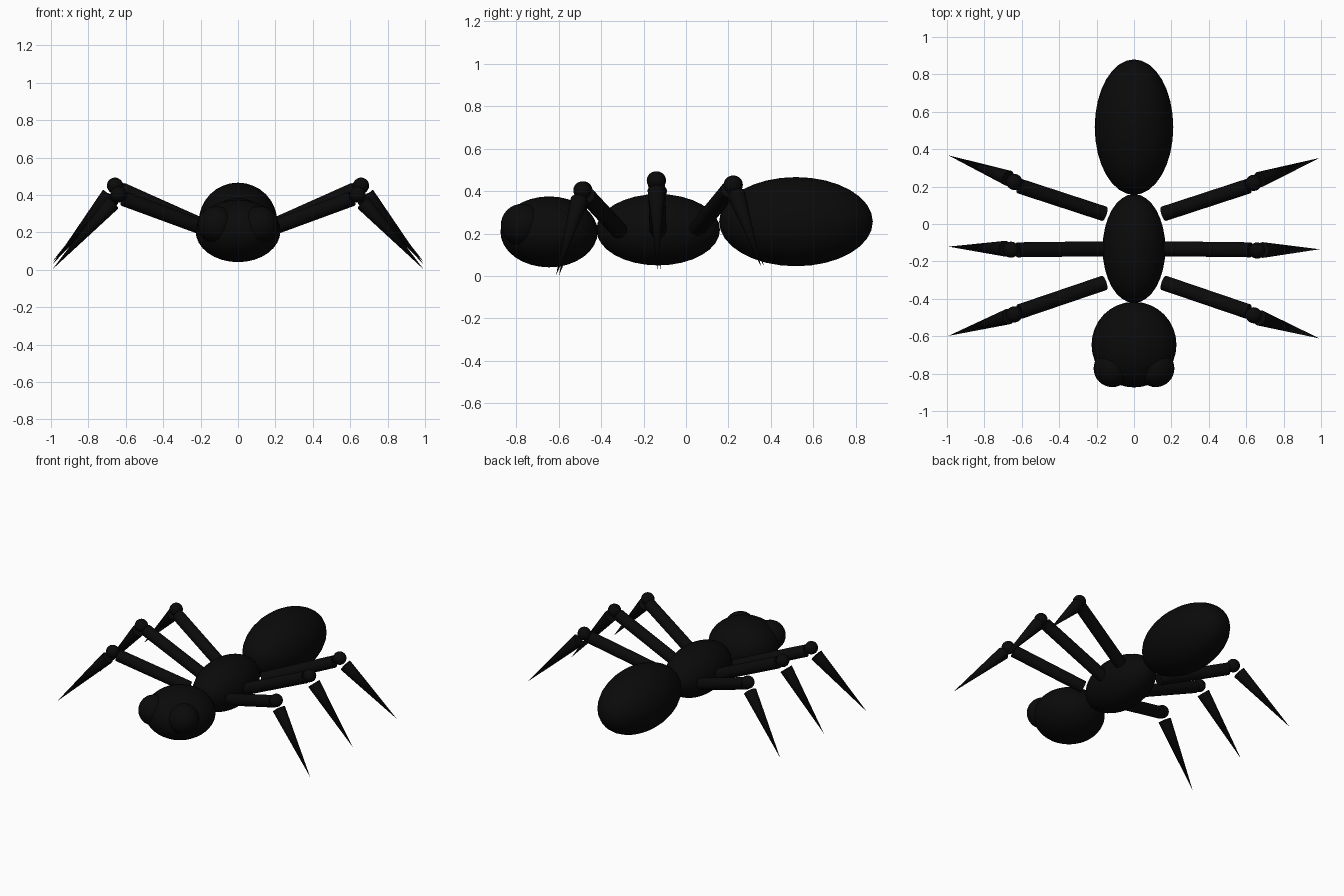
import bpy
from mathutils import Vector

if "Cube" in bpy.data.objects:
    bpy.data.objects.remove(bpy.data.objects["Cube"])

black = bpy.data.materials.new("black")
black.diffuse_color = (0.003, 0.003, 0.003, 1)
black.use_nodes = True
black.node_tree.nodes["Principled BSDF"].inputs["Base Color"].default_value = black.diffuse_color


def finish(name):
    ob = bpy.context.object
    ob.name = name
    ob.data.materials.append(black)
    bpy.ops.object.shade_smooth_by_angle()


def ball(name, center, radii):
    bpy.ops.mesh.primitive_uv_sphere_add(segments=32, ring_count=16, location=center)
    bpy.context.object.scale = radii
    bpy.ops.object.transform_apply(location=False, rotation=False, scale=True)
    finish(name)


def rod(name, start, end, r1, r2):
    a, b = Vector(start), Vector(end)
    d = b - a
    bpy.ops.mesh.primitive_cone_add(vertices=32, radius1=r1, radius2=r2, depth=d.length,
                                    location=(a + b) / 2,
                                    rotation=d.to_track_quat('Z', 'Y').to_euler())
    finish(name)


# Body segments
ball("abdomen", (0, 0.518, 0.256), (0.21, 0.362, 0.21))
ball("thorax", (0, -0.131, 0.218), (0.168, 0.291, 0.168))
ball("head", (0, -0.645, 0.208), (0.227, 0.229, 0.167))

# Legs: name, upper start, upper end, knee, shin start, tip (right side)
legs = [
    ("front", (0.16, -0.315, 0.215), (0.61, -0.468, 0.38), (0.64, -0.488, 0.403),
     (0.672, -0.502, 0.355), (0.992, -0.612, 0.003)),
    ("middle", (0.13, -0.132, 0.208), (0.623, -0.138, 0.428), (0.658, -0.142, 0.45),
     (0.689, -0.139, 0.402), (0.992, -0.135, 0.03)),
    ("back", (0.16, 0.055, 0.225), (0.61, 0.202, 0.405), (0.64, 0.22, 0.43),
     (0.672, 0.238, 0.382), (0.992, 0.353, 0.045)),
]

for side, s in (("left", -1), ("right", 1)):
    # Eyes
    ball(f"{side}_eye", (s * 0.116, -0.772, 0.24), (0.1, 0.1, 0.1))
    shift = 0.014 if s < 0 else 0

    def place(p, dy=0):
        return (s * p[0], p[1] + dy, p[2])

    for name, hip, end, knee, shin, tip in legs:
        rod(f"{side}_{name}_upper_leg", place(hip), place(end), 0.04, 0.04)
        ball(f"{side}_{name}_knee", place(knee, shift / 3), (0.043, 0.043, 0.043))
        rod(f"{side}_{name}_lower_leg", place(shin, shift / 2), place(tip, shift), 0.042, 0)
